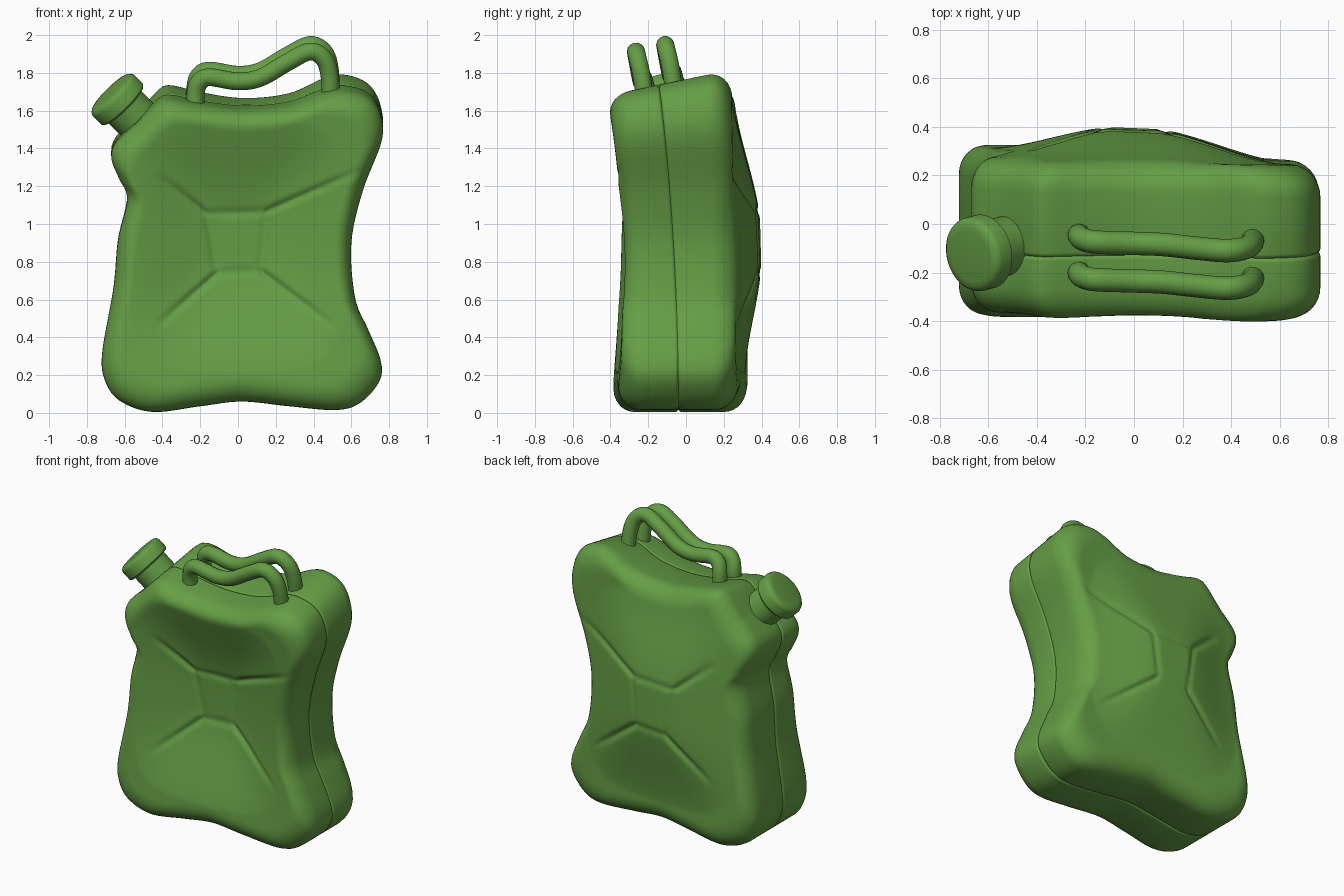
import bpy, bmesh, math
from mathutils import Vector

if "Cube" in bpy.data.objects:
    bpy.data.objects.remove(bpy.data.objects["Cube"])

green = bpy.data.materials.new("green_paint")
green.diffuse_color = (0.13, 0.34, 0.06, 1)
green.use_nodes = True
green.node_tree.nodes["Principled BSDF"].inputs["Base Color"].default_value = green.diffuse_color


def finish(ob, angle=40):
    ob.data.materials.append(green)
    bpy.ops.object.select_all(action='DESELECT')
    ob.select_set(True)
    bpy.context.view_layer.objects.active = ob
    bpy.ops.object.shade_smooth_by_angle(angle=math.radians(angle))


def mesh_object(name, bm):
    bmesh.ops.recalc_face_normals(bm, faces=bm.faces)
    me = bpy.data.meshes.new(name)
    bm.to_mesh(me)
    bm.free()
    ob = bpy.data.objects.new(name, me)
    bpy.context.collection.objects.link(ob)
    return ob


def spline(pts, closed, steps=12):
    """Catmull-Rom curve through the points."""
    n, out = len(pts), []
    get = (lambda i: pts[i % n]) if closed else (lambda i: pts[max(0, min(n - 1, i))])
    for i in range(n if closed else n - 1):
        a, b, c, d = (get(i + k) for k in (-1, 0, 1, 2))
        for k in range(steps):
            t = k / steps
            out.append(0.5 * (2 * b + (c - a) * t + (2 * a - 5 * b + 4 * c - d) * t * t
                              + (3 * b - a - 3 * c + d) * t ** 3))
    if not closed:
        out.append(pts[-1])
    return out


def resample(pts, count):
    """Even spacing along a closed line."""
    loop = pts + [pts[0]]
    dist = [0]
    for a, b in zip(loop, loop[1:]):
        dist.append(dist[-1] + (b - a).length)
    out, j = [], 0
    for i in range(count):
        d = dist[-1] * i / count
        while dist[j + 1] < d:
            j += 1
        out.append(loop[j].lerp(loop[j + 1], (d - dist[j]) / (dist[j + 1] - dist[j])))
    return out


# Body: dented outline (x, z), seen from the front
outline = [Vector(p) for p in [
    (-0.45, 0.005), (-0.2, 0.035), (0.02, 0.06), (0.27, 0.035), (0.52, 0.015), (0.65, 0.055),
    (0.75, 0.17), (0.755, 0.28), (0.69, 0.44), (0.62, 0.61), (0.60, 0.9), (0.66, 1.18),
    (0.76, 1.46), (0.755, 1.62), (0.69, 1.73), (0.57, 1.775), (0.46, 1.76), (0.27, 1.68),
    (0.03, 1.655), (-0.2, 1.685), (-0.36, 1.72), (-0.43, 1.69), (-0.54, 1.565), (-0.65, 1.45),
    (-0.67, 1.36), (-0.63, 1.25), (-0.587, 1.14), (-0.635, 0.92), (-0.66, 0.66),
    (-0.72, 0.31), (-0.70, 0.16), (-0.62, 0.06)]]
outline = resample(spline(outline, True), 220)
CENTRE = Vector((0.0, 0.91))
RIM = 0.13

# Pressed grooves: a central panel with four arms
panel = [Vector(p) for p in [(-0.17, 1.06), (0.15, 1.07), (0.12, 0.75), (-0.11, 0.74)]]
tips = [Vector(p) for p in [(-0.44, 1.28), (0.67, 1.31), (0.53, 0.44), (-0.44, 0.45)]]
grooves = [(panel[i], panel[(i + 1) % 4], 0.009, 0.009) for i in range(4)]
grooves += [(panel[i], tips[i], 0.017, 0.0) for i in range(4)]


def groove_depth(p):
    best = 0
    for a, b, d0, d1 in grooves:
        t = max(0, min(1, (p - a).dot(b - a) / (b - a).length_squared))
        d = (p - a.lerp(b, t)).length
        best = max(best, (d0 + (d1 - d0) * t ** 3) * math.exp(-(d / 0.02) ** 2))
    return best


def face_y(p, side):
    """y of the front (-1) or back (+1) face; the whole can is bent backwards."""
    u, v = (p.x + 0.7) / 1.4, p.y / 1.75
    bl, br, tl, tr = (-0.41, -0.365, -0.40, -0.42) if side < 0 else (0.345, 0.265, 0.26, 0.24)
    y = (bl * (1 - u) + br * u) * (1 - v) + (tl * (1 - u) + tr * u) * v
    if side < 0:
        y += 0.22 * v * (1 - v)
    m = (abs(p.x / 0.60) ** 4 + abs((p.y - 0.91) / 0.72) ** 4) ** 0.25
    k = max(0, min(1, (0.97 - m) / 0.77))
    bulge = 0.6 * k + 0.4 * k * k * (3 - 2 * k)
    y += bulge * (0.115 if side > 0 else 0.12)
    return y - side * groove_depth(p)


# Ring list: (scale, side, depth) from back centre, over the seam, to front centre
half = [(0.84 * i / 46, 0) for i in range(1, 46)]
half += [(1 - 0.16 * (1 - math.cos(a)), RIM * (1 - math.sin(a)))
         for a in [math.pi / 2 * (1 - k / 8) for k in range(9)]]
rings = [(s, 1, d) for s, d in half]
rings += [(s, 0, d) for s, d in [(1, 0.016), (0.998, 0.008), (0.986, 0), (0.998, -0.008), (1, -0.016)]]
rings += [(s, -1, d) for s, d in reversed(half)]


def body_point(p, s, side, d):
    q = CENTRE + (p - CENTRE) * s
    if side:
        y = face_y(q, side) - side * d
    else:
        y = -0.04 - 0.1 * max(0, q.y / 1.75) ** 2 + d
    z = q.y + 0.19 * (y - 0.05) * max(0, q.y / 1.75) ** 5   # top leans forward
    return (q.x, y, z)


bm = bmesh.new()
loops = [[bm.verts.new(body_point(p, *r)) for p in outline] for r in rings]
n = len(outline)
for a, b in zip(loops, loops[1:]):
    for i in range(n):
        bm.faces.new((a[i], a[(i + 1) % n], b[(i + 1) % n], b[i]))
for ring, side in ((loops[0], 1), (loops[-1], -1)):
    mid = bm.verts.new(body_point(CENTRE, 0, side, 0))
    for i in range(n):
        bm.faces.new((ring[i], ring[(i + 1) % n], mid))
finish(mesh_object("can_body", bm), 60)


# Spout and cap: turned profiles (radius, height) along a tilted axis
def lathe(name, profile, origin, axis, sides=40):
    rot = Vector((0, 0, 1)).rotation_difference(Vector(axis)).to_matrix()
    bm = bmesh.new()
    rows = [[bm.verts.new(rot @ Vector((r * math.cos(2 * math.pi * i / sides),
                                        r * math.sin(2 * math.pi * i / sides), h)) + Vector(origin))
             for i in range(sides)] for r, h in profile]
    for a, b in zip(rows, rows[1:]):
        for i in range(sides):
            bm.faces.new((a[i], a[(i + 1) % sides], b[(i + 1) % sides], b[i]))
    bm.faces.new(rows[0])
    bm.faces.new(rows[-1])
    finish(mesh_object(name, bm))


base, axis = (-0.53, -0.09, 1.55), (-0.69, -0.19, 0.70)
lathe("spout_neck", [(0.122, -0.08), (0.122, 0.14)], base, axis)
lathe("spout_cap", [(0.12, 0.11), (0.145, 0.112), (0.155, 0.122), (0.155, 0.185), (0.15, 0.198),
                    (0.136, 0.21), (0.11, 0.214)], base, axis)

# Handles: two bent tubes side by side
path = [Vector(p) for p in [
    (-0.225, -0.045, 1.60), (-0.225, -0.05, 1.72), (-0.205, -0.065, 1.785), (-0.15, -0.075, 1.812),
    (0.0, -0.08, 1.79), (0.12, -0.085, 1.81), (0.26, -0.10, 1.89), (0.38, -0.11, 1.948),
    (0.455, -0.10, 1.91), (0.485, -0.08, 1.82), (0.49, -0.06, 1.68)]]
for name, shift in (("handle_back", Vector((0, 0, 0))), ("handle_front", Vector((0, -0.155, -0.035)))):
    cu = bpy.data.curves.new(name, 'CURVE')
    cu.dimensions = '3D'
    cu.bevel_depth = 0.048
    cu.bevel_resolution = 5
    cu.use_fill_caps = True
    pts = spline(path, False, 6)
    sp = cu.splines.new('POLY')
    sp.points.add(len(pts) - 1)
    for q, p in zip(sp.points, pts):
        q.co = (*(p + shift), 1)
    ob = bpy.data.objects.new(name, cu)
    bpy.context.collection.objects.link(ob)
    bpy.ops.object.select_all(action='DESELECT')
    ob.select_set(True)
    bpy.context.view_layer.objects.active = ob
    bpy.ops.object.convert(target='MESH')
    finish(bpy.context.view_layer.objects.active, 50)
